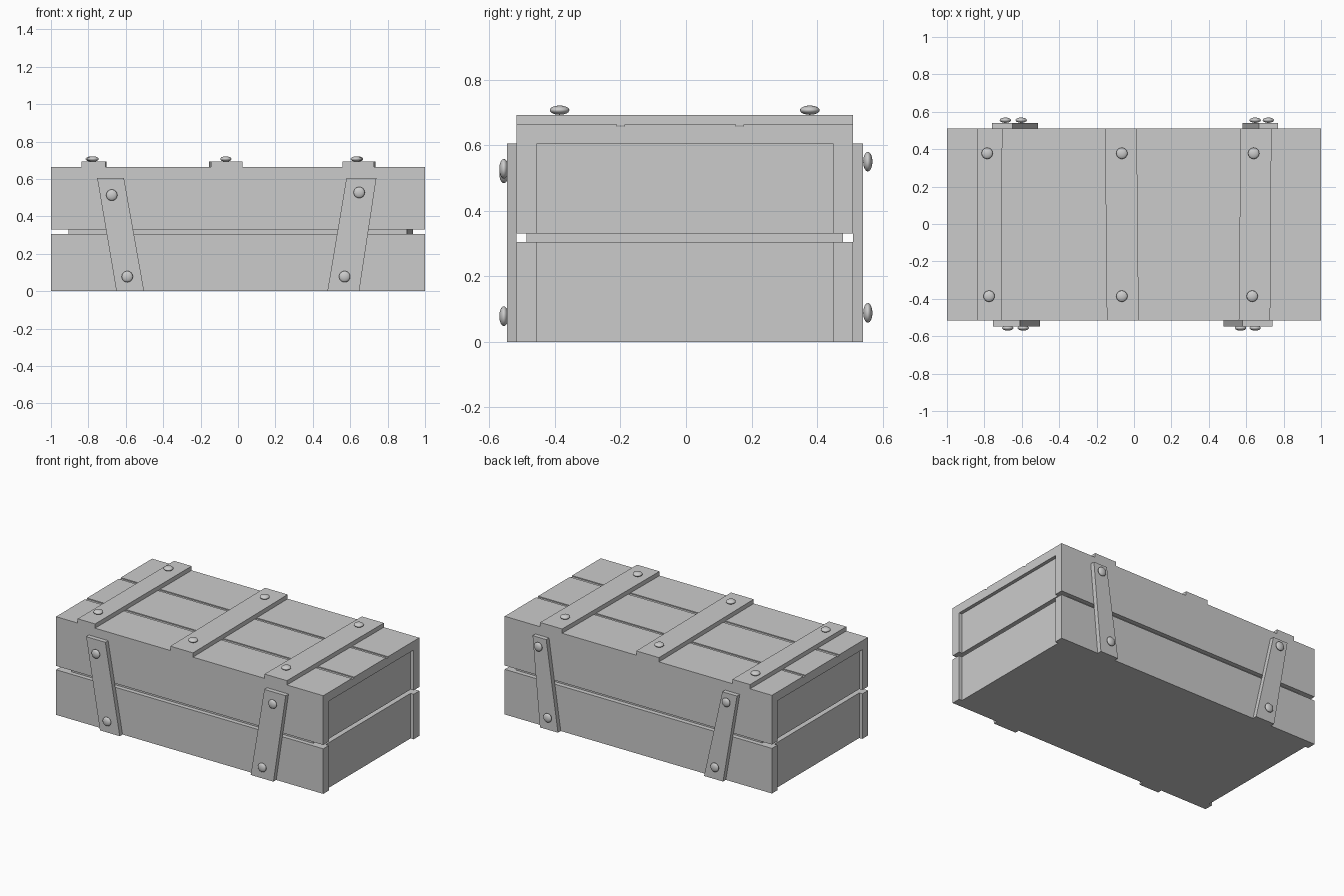
import bpy, math

if "Cube" in bpy.data.objects:
    bpy.data.objects.remove(bpy.data.objects["Cube"])

F, B = -0.517, 0.510          # outer front and back faces of the crate body


def prism(name, pts, axis, lo, hi):
    """Extrude a closed 2D outline along an axis from lo to hi."""
    def put(p, t):
        if axis == 'x':
            return (t, p[0], p[1])
        if axis == 'y':
            return (p[0], t, p[1])
        return (p[0], p[1], t)
    n = len(pts)
    verts = [put(p, t) for t in (lo, hi) for p in pts]
    area = sum(pts[i - 1][0] * pts[i][1] - pts[i][0] * pts[i - 1][1] for i in range(n))
    faces = [tuple(reversed(range(n))), tuple(range(n, 2 * n))]
    faces += [(i, (i + 1) % n, (i + 1) % n + n, i + n) for i in range(n)]
    if (area < 0) != (axis == 'y'):
        faces = [tuple(reversed(f)) for f in faces]
    mesh = bpy.data.meshes.new(name)
    mesh.from_pydata(verts, [], faces)
    mesh.update()
    ob = bpy.data.objects.new(name, mesh)
    bpy.context.collection.objects.link(ob)
    return ob


def rect(x0, x1, y0, y1):
    return [(x0, y0), (x1, y0), (x1, y1), (x0, y1)]


def rivet(name, loc, axis):
    bpy.ops.mesh.primitive_uv_sphere_add(segments=24, ring_count=12, radius=0.03, location=loc)
    ob = bpy.context.object
    ob.name = name
    ob.scale = (1, 1, 0.47)
    if axis == 'y':
        ob.rotation_euler.x = math.pi / 2
    bpy.ops.object.shade_smooth()


# Lower front and back boards
T = 0.06
prism("lower_front_board", rect(F, F + T, 0, 0.305), 'x', -1, 1)
prism("lower_back_board", rect(B - T, B, 0, 0.305), 'x', -1, 1)

# Upper boards and lid as one upturned U profile with two plank grooves
top, g = 0.664, 0.657
lid = [(F, 0.331), (F + T, 0.331), (F + T, 0.604), (B - T, 0.604), (B - T, 0.331), (B, 0.331), (B, top)]
for y0, y1 in ((0.153, 0.175), (-0.211, -0.187)):
    lid += [(y1, top), (y1, g), (y0, g), (y0, top)]
lid.append((F, top))
prism("lid_and_upper_boards", lid, 'x', -1, 1)

# End panels, slightly recessed, and the inner core seen through the gap
prism("lower_end_panels", rect(F + T, B - T, 0, 0.305), 'x', -0.977, 0.977)
prism("upper_end_panels", rect(F + T, B - T, 0.331, 0.604), 'x', -0.977, 0.977)
prism("inner_core", [(-0.906, -0.487), (0.904, -0.487), (0.936, 0.479), (-0.906, 0.479)], 'z', 0.30, 0.335)

# Lid straps: front x range, back x range
for i, (a, b, c, d) in enumerate(((-0.838, -0.708, -0.836, -0.704),
                                  (-0.145, 0.025, -0.155, 0.015),
                                  (0.560, 0.728, 0.570, 0.735))):
    prism(f"lid_strap_{i}", [(a, F), (b, F), (d, B), (c, B)], 'z', 0.66, 0.693)
for i, (x, y) in enumerate(((-0.785, 0.378), (-0.775, -0.386), (-0.065, 0.378),
                            (-0.065, -0.386), (0.64, 0.378), (0.632, -0.386))):
    rivet(f"lid_rivet_{i}", (x, y, 0.707), 'z')

# Slanted side straps: outer y, inner y, bottom x range, top x range, rivets
straps = {
    "front_left": (F - 0.03, F, -0.65, -0.502, -0.753, -0.61, (-0.675, 0.514), (-0.592, 0.078)),
    "front_right": (F - 0.03, F, 0.478, 0.648, 0.58, 0.74, (0.648, 0.528), (0.57, 0.078)),
    "back_left": (B, B + 0.03, -0.655, -0.513, -0.76, -0.65, (-0.688, 0.55), (-0.603, 0.088)),
    "back_right": (B, B + 0.03, 0.58, 0.715, 0.668, 0.77, (0.718, 0.55), (0.648, 0.088)),
}
for name, (y0, y1, a, b, c, d, up, low) in straps.items():
    prism(f"{name}_strap", [(a, 0), (b, 0), (d, 0.606), (c, 0.606)], 'y', y0, y1)
    y = -0.556 if y0 < 0 else 0.555
    rivet(f"{name}_upper_rivet", (up[0], y, up[1]), 'y')
    rivet(f"{name}_lower_rivet", (low[0], y, low[1]), 'y')
